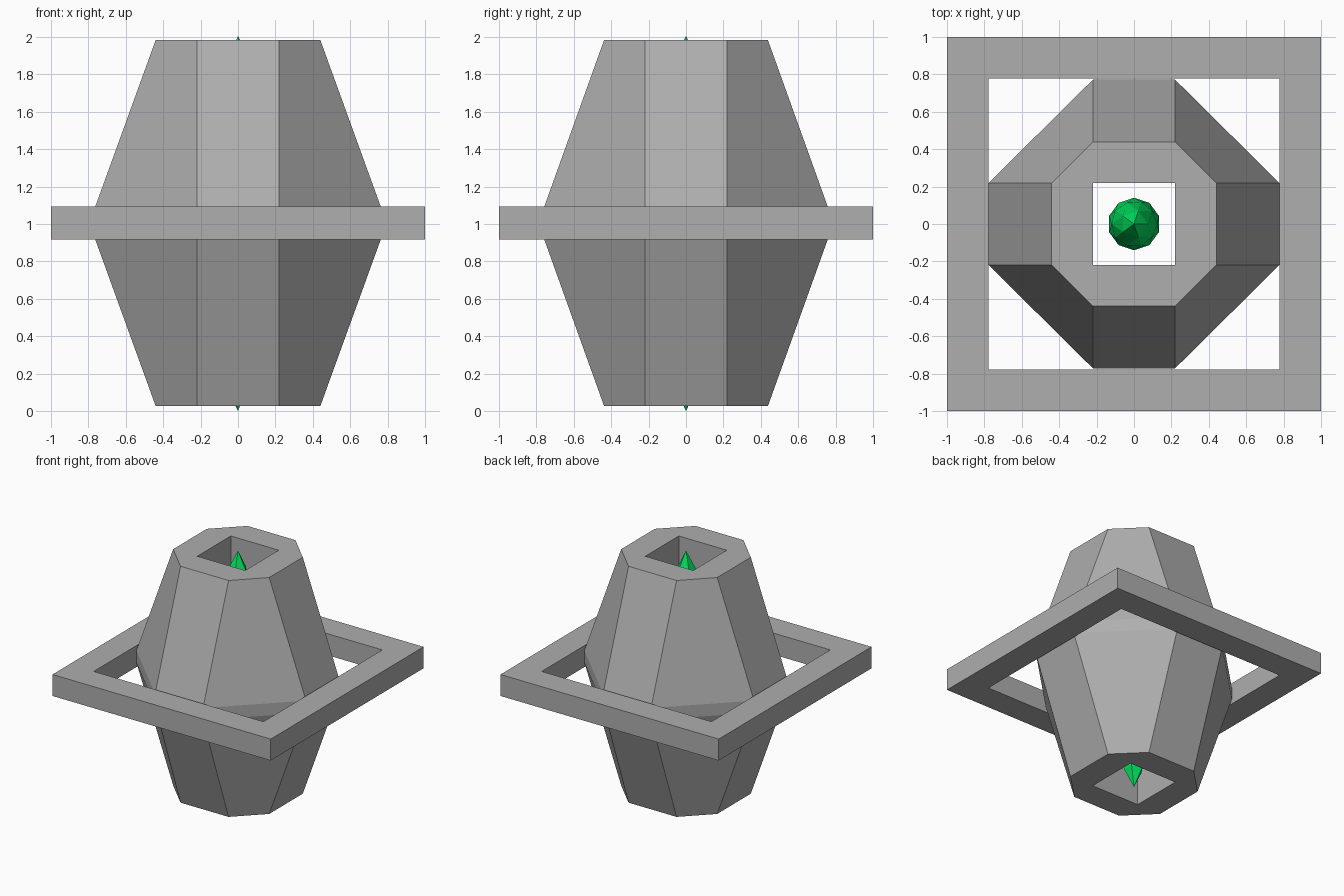
import bpy, bmesh

if "Cube" in bpy.data.objects:
    bpy.data.objects.remove(bpy.data.objects["Cube"])

MID = 1.005   # height of the symmetry plane
HOLE = 0.22   # half width of the square shaft


def material(name, rgb):
    mat = bpy.data.materials.new(name)
    mat.diffuse_color = (*rgb, 1)
    mat.use_nodes = True
    mat.node_tree.nodes["Principled BSDF"].inputs["Base Color"].default_value = mat.diffuse_color
    return mat


dark_grey = material("dark_grey", (0.425, 0.425, 0.425))
green = material("green", (0.0, 0.8, 0.12))


def loft_ring(name, loops):
    """Join closed loops of points in order, and the last back to the first."""
    bm = bmesh.new()
    rows = [[bm.verts.new(p) for p in loop] for loop in loops]
    for a, b in zip(rows, rows[1:] + rows[:1]):
        n = len(a)
        for i in range(n):
            j = (i + 1) % n
            bm.faces.new((a[i], a[j], b[j], b[i]))
    bmesh.ops.remove_doubles(bm, verts=bm.verts, dist=1e-4)
    bmesh.ops.recalc_face_normals(bm, faces=bm.faces)
    mesh = bpy.data.meshes.new(name)
    bm.to_mesh(mesh)
    bm.free()
    mesh.materials.append(dark_grey)
    obj = bpy.data.objects.new(name, mesh)
    bpy.context.collection.objects.link(obj)
    return obj


def octagon(a, z):
    # at a == HOLE the corners pair up and weld into a square
    b = HOLE + (a - HOLE) * 0.99
    h = HOLE
    return [(a, -h, z), (a, h, z), (h, b, z), (-h, b, z),
            (-a, h, z), (-a, -h, z), (-h, -b, z), (h, -b, z)]


def square(a, z):
    return [(a, -a, z), (a, a, z), (-a, a, z), (-a, -a, z)]


# eight-sided casing with square shaft
upper = [(0.777, 0.05), (0.44, 0.979), (HOLE, 0.979)]
profile = [(a, -z) for a, z in reversed(upper)] + upper
loft_ring("casing", [octagon(a, MID + z) for a, z in profile])

# square frame around the waist
t = 0.089
loft_ring("square_frame", [square(a, MID + z) for a, z in
                           ((0.778, -t), (1, -t), (1, t), (0.778, t))])

# long faceted crystal in the shaft
bpy.ops.mesh.primitive_ico_sphere_add(subdivisions=2, radius=1, location=(0, 0, 1.003))
crystal = bpy.context.object
crystal.name = "crystal"
crystal.scale = (0.14, 0.14, 1.003)
crystal.data.materials.append(green)
